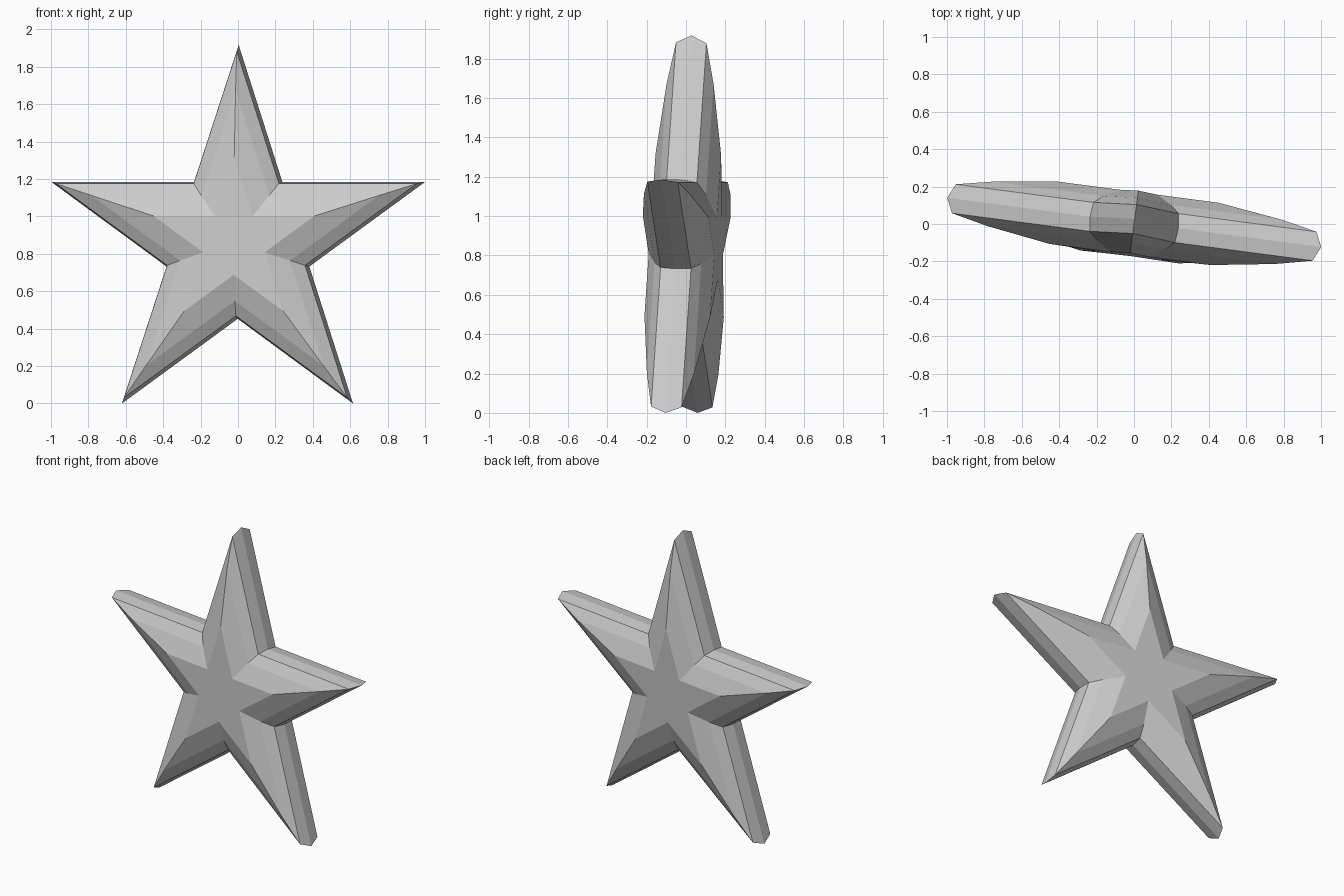
import bpy, bmesh
from math import sin, cos, pi, radians
from mathutils import Matrix

if "Cube" in bpy.data.objects:
    bpy.data.objects.remove(bpy.data.objects["Cube"])

R = 1.06            # tip radius
INNER = 0.382       # notch radius ratio of a regular pentagram

# (scale, depth) of the star outline from front flat to back flat
half = [(0.43, 0.168), (0.77, 0.12), (0.965, 0.078)]
profile = [(s, -d) for s, d in half] + [(1.0, 0.0)] + [(s, d) for s, d in reversed(half)]


def star_ring(bm, scale, y):
    ring = []
    for i in range(10):
        r = R * scale * (INNER if i % 2 else 1.0)
        a = i * pi / 5
        ring.append(bm.verts.new((r * sin(a), y, r * cos(a))))
    return ring


# Star body: stacked star outlines bridged with flat facets
bm = bmesh.new()
rings = [star_ring(bm, s, y) for s, y in profile]
for a, b in zip(rings, rings[1:]):
    for i in range(10):
        j = (i + 1) % 10
        bm.faces.new((a[i], a[j], b[j], b[i]))

# Flat star caps, each split into a pentagon and five points
for ring in (rings[0], rings[-1]):
    bm.faces.new(ring[1::2])
    for i in range(0, 10, 2):
        bm.faces.new((ring[i - 1], ring[i], ring[i + 1]))
bmesh.ops.recalc_face_normals(bm, faces=bm.faces)

# Slight turn and backward lean, then stand on the ground
bm.transform(Matrix.Rotation(radians(-7.5), 4, 'Z') @ Matrix.Rotation(radians(-1.5), 4, 'X'))
low = min(v.co.z for v in bm.verts)
bm.transform(Matrix.Translation((0, 0, -low)))

mesh = bpy.data.meshes.new("star")
bm.to_mesh(mesh)
bm.free()
bpy.context.collection.objects.link(bpy.data.objects.new("star", mesh))
